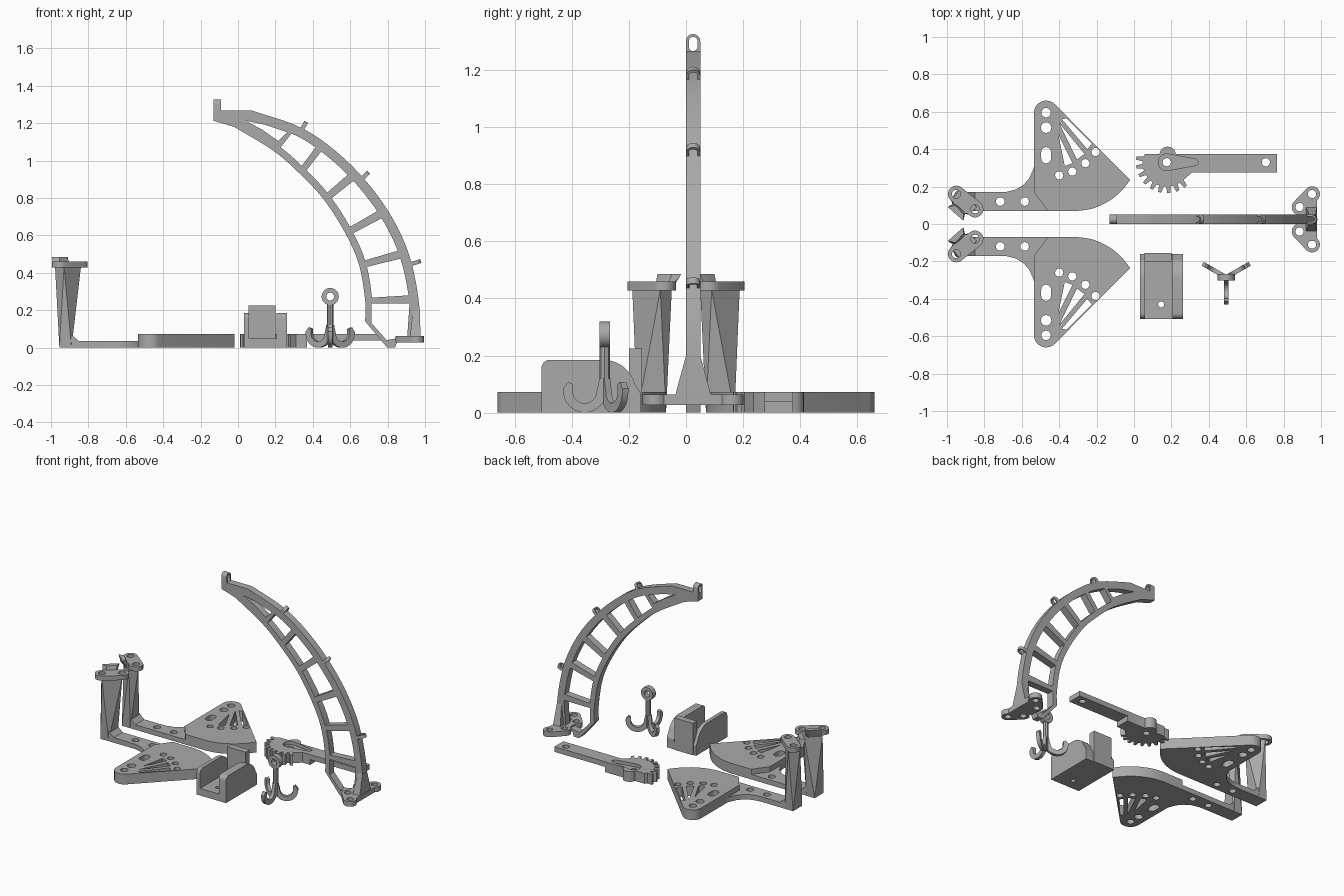
import bpy, bmesh
from math import sin, cos, pi, radians
from mathutils import Vector

if "Cube" in bpy.data.objects:
    bpy.data.objects.remove(bpy.data.objects["Cube"], do_unlink=True)

grey = bpy.data.materials.new("plain grey")
grey.use_nodes = True
COLOUR = (0.4, 0.4, 0.4, 1)
grey.diffuse_color = COLOUR
grey.node_tree.nodes["Principled BSDF"].inputs["Base Color"].default_value = COLOUR

X, Y, Z = Vector((1, 0, 0)), Vector((0, 1, 0)), Vector((0, 0, 1))


def finish(name, bm):
    bmesh.ops.remove_doubles(bm, verts=bm.verts, dist=1e-5)
    bmesh.ops.recalc_face_normals(bm, faces=bm.faces)
    mesh = bpy.data.meshes.new(name)
    bm.to_mesh(mesh)
    bm.free()
    mesh.materials.clear()
    mesh.materials.append(grey)
    ob = bpy.data.objects.new(name, mesh)
    bpy.context.collection.objects.link(ob)
    bpy.ops.object.select_all(action='DESELECT')
    ob.select_set(True)
    bpy.context.view_layer.objects.active = ob
    bpy.ops.object.shade_smooth_by_angle(angle=radians(30))


def slab(name, outline, holes, lo, hi, u=X, v=Y, w=Z, origin=(0, 0, 0)):
    """Flat plate with holes, drawn in the u-v plane and thick from lo to hi along w."""
    curve = bpy.data.curves.new(name, 'CURVE')
    curve.dimensions, curve.fill_mode = '2D', 'BOTH'
    curve.extrude = (hi - lo) / 2
    for loop in [outline] + holes:
        spline = curve.splines.new('POLY')
        spline.points.add(len(loop) - 1)
        for point, (a, b) in zip(spline.points, loop):
            point.co = (a, b, 0, 1)
        spline.use_cyclic_u = True
    temp = bpy.data.objects.new("temp", curve)
    bpy.context.collection.objects.link(temp)
    graph = bpy.context.evaluated_depsgraph_get()
    mesh = bpy.data.meshes.new_from_object(temp.evaluated_get(graph))
    bm = bmesh.new()
    bm.from_mesh(mesh)
    bpy.data.objects.remove(temp)
    bpy.data.curves.remove(curve)
    bpy.data.meshes.remove(mesh)
    for vert in bm.verts:
        a, b, c = vert.co
        vert.co = Vector(origin) + u * a + v * b + w * (c + (lo + hi) / 2)
    finish(name, bm)


def hull(name, points):
    bm = bmesh.new()
    for p in points:
        bm.verts.new(p)
    bmesh.ops.convex_hull(bm, input=bm.verts)
    finish(name, bm)


def box(name, x0, x1, y0, y1, z0, z1):
    hull(name, [(x, y, z) for x in (x0, x1) for y in (y0, y1) for z in (z0, z1)])


def at(points, z):
    return [(x, y, z) for x, y in points]


def arc(x, y, r, a0=0, a1=360, n=20):
    last = n if a1 - a0 == 360 else n - 1
    return [(x + r * cos(radians(a0 + (a1 - a0) * i / last)),
             y + r * sin(radians(a0 + (a1 - a0) * i / last))) for i in range(n)]


def capsule(p, q, r, r2=None):
    """Outline around two circles."""
    angle = (Vector(q) - Vector(p)).angle_signed(Vector((1, 0))) * 180 / pi
    return arc(*p, r, angle + 90, angle + 270, 11) + arc(*q, r2 or r, angle - 90, angle + 90, 11)


def smooth(points, n=6):
    """Catmull-Rom curve through the points."""
    pts = [Vector(p) for p in points]
    pts = [2 * pts[0] - pts[1]] + pts + [2 * pts[-1] - pts[-2]]
    out = []
    for a, b, c, d in zip(pts, pts[1:], pts[2:], pts[3:]):
        for i in range(n):
            t = i / n
            out.append(0.5 * (2 * b + (c - a) * t + (2 * a - 5 * b + 4 * c - d) * t * t
                              + (3 * b - a - 3 * c + d) * t ** 3))
    return out + [pts[-2]]


# Mirrored pair of side plates with arms, posts and catches
for side, s in (("left_hand", 1), ("right_hand", -1)):
    v = Y * s
    pad = [(-.46, .07)] + [tuple(p) for p in smooth(
        [(-.30, .07), (-.22, .083), (-.13, .125), (-.065, .18), (-.02, .235)], 3)]
    pad += arc(-.47, .595, .065, 45, 180, 10) + [(-.535, .17)]
    holes = [arc(-.47, .595, .025), arc(-.47, .515, .028), capsule((-.47, .35), (-.47, .385), .026)]
    holes += [arc(x, y, .022) for x, y in ((-.4, .26), (-.33, .28), (-.26, .325), (-.205, .385))]
    holes += [[(-.405, .48), (-.37, .31), (-.328, .325)],
              [(-.40, .54), (-.305, .345), (-.265, .375)],
              [(-.385, .56), (-.25, .40), (-.225, .43), (-.36, .565)]]
    slab(side + "_pad", pad, holes, 0, .072, v=v)
    arm = [(-.955, .07), (-.455, .07), (-.53, .17), (-.53, .32), (-.54, .29), (-.56, .245),
           (-.59, .21), (-.63, .185), (-.68, .172), (-.72, .17), (-.955, .17)]
    slab(side + "_arm", arm, [arc(-.715, .12, .023), arc(-.585, .12, .023)], 0, .035, v=v)
    foot = [(-.955, .07), (-.89, .07), (-.89, .17), (-.955, .17)]
    head = [(-.978, .125), (-.885, .05), (-.84, .09), (-.93, .188)]
    flip = lambda pts: [(x, y * s) for x, y in pts]
    hull(side + "_post", at(flip(foot), 0) + at(flip(head), .43))
    hull(side + "_post_fillet", at(flip([(-.89, .07), (-.89, .17)]), .07)
         + at(flip([(-.9, .07), (-.9, .17), (-.845, .07), (-.845, .17)]), .03))
    slab(side + "_post_cap", capsule((-.95, .16), (-.85, .08), .045),
         [arc(-.95, .16, .023), arc(-.85, .08, .023)], .428, .46, v=v)
    hull(side + "_catch_base", [p for z in (.428, .459) for p in at(
        flip([(-.965, .11), (-.925, .05), (-.875, .06), (-.93, .12)]), z)])
    hull(side + "_catch", at(flip([(-.995, .09), (-.912, .017), (-.91, .05), (-.955, .10)]), .485)
         + at(flip([(-.985, .10), (-.91, .05), (-.90, .07), (-.955, .11)]), .43))

# Curved ladder-like mast
outer = smooth([(.075, 1.267), (.30, 1.192), (.46, 1.10), (.64, .94), (.80, .735),
                (.91, .51), (.965, .26), (.975, .03)])
inner = smooth([(-.02, 1.18), (.19, 1.052), (.33, .93), (.46, .79), (.575, .61),
                (.648, .44), (.68, .25), (.68, .14)])
windows = [[(.04, 1.213), (.14, 1.193), (.262, 1.152), (.215, 1.105), (.13, 1.165)],
           [(.715, .235), (.715, .13), (.795, .04), (.905, .06), (.917, .235)]]
for k in range(1, 6):
    top, low = [], []
    for i in range(7):
        f = k * 6 + 0.55 + i * 4.9 / 6
        j, t = int(f), f % 1
        o, n = outer[j].lerp(outer[j + 1], t), inner[j].lerp(inner[j + 1], t)
        d = (n - o).normalized()
        top.append(tuple(o + d * .05))
        low.append(tuple(n - d * .038))
    windows.append(top + low[::-1])
mast = [(-.13, 1.267), (-.13, 1.213)] + [tuple(p) for p in inner]
mast += [(.785, .015), (.80, 0), (.84, 0), (.85, .03)] + [tuple(p) for p in outer[::-1]]
slab("mast", mast, windows, 0, .05, v=Z, w=Y)


# Line guides on the mast
def guide(name, x, z, direction, length, thick):
    d = Vector((direction[0], 0, direction[1])).normalized()
    across = Vector((d.z, 0, -d.x))
    c = length - .025
    slab(name, [(-.025, 0)] + arc(0, c, .025, 180, 0, 11) + [(.025, 0)],
         [capsule((0, c - .02), (0, c), .015)],
         -thick / 2, thick / 2, u=Y, v=d, w=across, origin=(x, .025, z))


guide("tip_guide", -.11, 1.215, (0, 1), .112, .04)
guide("upper_guide", .335, 1.155, (.5, .87), .06, .022)
guide("middle_guide", .65, .89, (.7, .7), .067, .022)
guide("lower_guide", .92, .445, (.95, .3), .06, .022)

# Mast base with four bolt lugs and a gusset
for name, s in (("back_lugs", 1), ("front_lugs", -1)):
    ends = [(.952, .135), (.885, .065)]
    slab(name, capsule(*ends, .042), [arc(x, y, .022) for x, y in ends], .027, .063,
         v=Y * s, origin=(0, .025, 0))
box("mast_base", .865, .978, -.02, .07, .027, .063)
box("mast_base_outer", .925, .978, -.09, .14, .027, .063)
hull("mast_gusset", [(x, y, .06) for x in (.92, .976) for y in (-.038, .088)]
     + [(x, y, .2) for x in (.935, .972) for y in (0, .05)])

# Sector gear with a raised handle
gx, gy = .175, .33
sector = []
for i in range(9):
    mid = 172 + i * 17
    for offset, r in ((-5.5, .13), (-3, .165), (3, .165), (5.5, .13)):
        a = radians(mid + offset)
        sector.append((gx + r * cos(a), gy + r * sin(a)))
sector += [(.31, .275), (.37, .275), (.37, .375), (.225, .375)]
sector += arc(.18, .37, .044, 7, 173, 9) + [(.06, .375)]
slab("gear", sector, [arc(gx, gy, .022)], 0, .05)
slab("gear_top", sector, [capsule((gx, gy), (.325, gy), .045, .018)], .05, .073)
slab("gear_handle", [(.36, .275), (.765, .275), (.765, .375), (.36, .375)],
     [arc(.705, gy, .022)], .037, .073)

# Open bracket with rounded cheeks
cheek = [(-.507, 0)] + arc(-.477, .155, .03, 180, 90, 6)
cheek += arc(-.29, .07, .115, 90, 15, 10) + [(-.16, .07), (-.16, 0)]
slab("bracket_left_cheek", cheek, [], .205, .262, u=Y, v=Z, w=X)
slab("bracket_right_cheek", cheek, [], .033, .06, u=Y, v=Z, w=X)
slab("bracket_floor", [(.05, -.507), (.22, -.507), (.22, -.16), (.05, -.16)],
     [arc(.145, -.43, .016)], 0, .05)
box("bracket_back", .055, .2, -.2, -.155, 0, .225)

# Three-pronged grapnel
hx, hy = .493, -.285
slab("grapnel_eye", arc(0, .273, .046, n=28), [arc(0, .273, .021)], -.018, .018,
     u=X, v=Z, w=Y, origin=(hx, hy, 0))
hull("grapnel_stem", [(x, y, z) for z in (.03, .24) for x, y in arc(hx, hy, .018, n=8)])
prong = arc(.07, .075, .075, 180, 360, 17) + [(.145, .085), (.128, .108), (.112, .1)]
prong += arc(.07, .075, .042, 360, 180, 15) + [(.018, .12), (-.005, .12)]
for i in range(3):
    a = radians(-90 + 120 * i)
    slab("grapnel_prong", prong, [], -.012, .012, u=Vector((cos(a), sin(a), 0)), v=Z,
         w=Vector((-sin(a), cos(a), 0)), origin=(hx, hy, 0))
